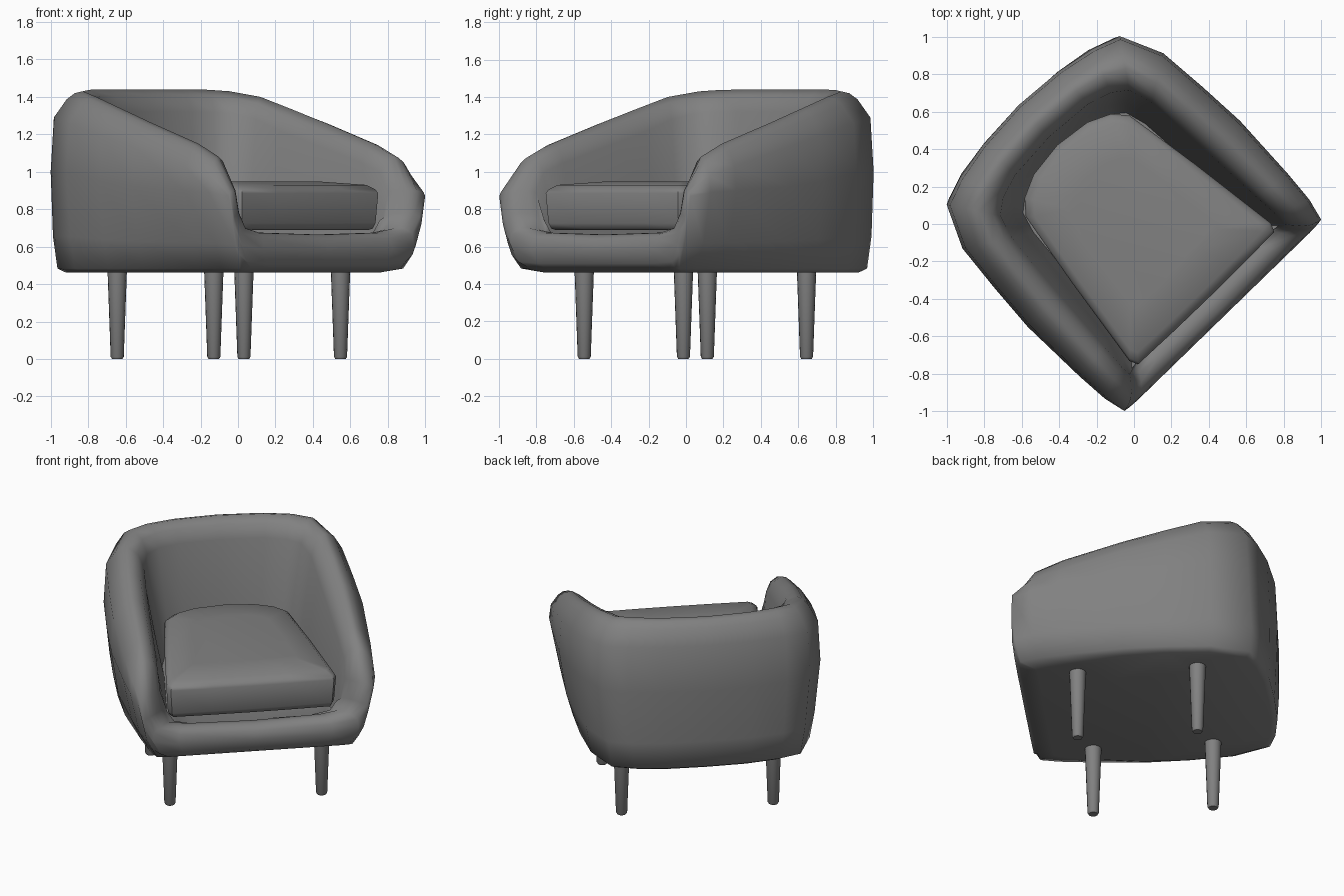
import bpy, bmesh, math

if "Cube" in bpy.data.objects:
    bpy.data.objects.remove(bpy.data.objects["Cube"])

TURN = math.radians(44.2)   # the chair stands turned on the grid


def loft(name, rings, angle=50):
    """Skin closed rings of equal length, cap both ends, shade smooth."""
    bm = bmesh.new()
    loops = [[bm.verts.new(p) for p in ring] for ring in rings]
    n = len(rings[0])
    for a, b in zip(loops, loops[1:]):
        for i in range(n):
            j = (i + 1) % n
            bm.faces.new((a[i], a[j], b[j], b[i]))
    bm.faces.new(loops[0])
    bm.faces.new(loops[-1])
    bmesh.ops.recalc_face_normals(bm, faces=bm.faces)
    mesh = bpy.data.meshes.new(name)
    bm.to_mesh(mesh)
    bm.free()
    ob = bpy.data.objects.new(name, mesh)
    bpy.context.collection.objects.link(ob)
    ob.rotation_euler.z = TURN
    ob.data.materials.append(grey)
    bpy.ops.object.select_all(action='DESELECT')
    ob.select_set(True)
    bpy.context.view_layer.objects.active = ob
    bpy.ops.object.shade_smooth_by_angle(angle=math.radians(angle))
    return ob


def mirrored(half):
    """Half loop from back centre to front centre -> full loop."""
    return half + [(-p[0],) + tuple(p[1:]) for p in reversed(half[1:-1])]


grey = bpy.data.materials.new("dark_grey")
grey.diffuse_color = (0.22, 0.22, 0.22, 1)
grey.use_nodes = True
grey.node_tree.nodes["Principled BSDF"].inputs["Base Color"].default_value = grey.diffuse_color

# Tub shell stations: outer x, y, inner x, y, rim height, rim drop, widest height
stations = [
    (0.00, 0.885, 0.00, 0.65, 1.44, 0.14, 1.00),
    (0.285, 0.865, 0.27, 0.63, 1.44, 0.14, 1.00),
    (0.497, 0.825, 0.40, 0.59, 1.438, 0.14, 1.00),
    (0.645, 0.772, 0.48, 0.53, 1.430, 0.14, 1.00),
    (0.748, 0.545, 0.52, 0.40, 1.400, 0.14, 1.00),
    (0.773, 0.270, 0.535, 0.22, 1.335, 0.14, 0.95),
    (0.790, 0.000, 0.55, 0.00, 1.262, 0.13, 0.92),
    (0.776, -0.380, 0.57, -0.36, 1.150, 0.12, 0.90),
    (0.762, -0.560, 0.58, -0.50, 1.08, 0.10, 0.89),
    (0.733, -0.680, 0.575, -0.56, 0.90, 0.01, 0.87),
    (0.700, -0.685, 0.555, -0.56, 0.78, 0.02, 0.72),
    (0.640, -0.688, 0.51, -0.55, 0.70, 0.03, 0.61),
    (0.480, -0.688, 0.40, -0.55, 0.675, 0.03, 0.585),
    (0.000, -0.688, 0.00, -0.55, 0.665, 0.03, 0.58),
]
FLOOR = 0.66


def section(s):
    px, py, qx, qy, h, d, zo = s
    base = 0.47
    f = min(1, max(0, (0.2 - py) / 0.85))        # 0 at the back, 1 at the front
    bulge = 0.03 if py < -0.6 and px > 0.6 else 0  # rounded arm front
    flat = 0.03 * max(0, 1 - px / 0.645)           # straighter lower back

    def mix(a, b):
        return a + (b - a) * f

    def rim(t, drop):
        return (px + (qx - px) * t,
                py + (qy - py) * t - bulge * math.sin(math.pi * t), h - drop * d)

    return [
        (px * mix(.86, .72), py * mix(.97 - flat, .80), 0.462),
        (px * mix(.91, .83), py * mix(1.01 - flat, .94), 0.483),
        (px * mix(.95, .92), py * mix(1.02 - flat, .985), base + .35 * (zo - base)),
        (px, py, zo),
        rim(.06, 1.0), rim(.30, .3), rim(.45, .07), rim(.60, 0),
        rim(.85, .25), rim(1.0, .85),
        (qx * mix(.88, .95), qy * mix(.92, .97), mix(.85, .74) if h > .75 else h - .028),
        (qx * mix(.80, .90), qy * mix(.86, .92), FLOOR - .025),
    ]


sections = [section(s) for s in stations]
loft("tub_shell", [mirrored([sec[k] for sec in sections]) for k in range(len(sections[0]))], 75)

# Loose seat cushion
outline = [(0, .585), (.2, .56), (.32, .505), (.385, .43), (.455, 0),
           (.525, -.505), (.505, -.55), (.25, -.556), (0, -.558)]
cushion = []
for z, s in [(.688, .93), (.697, .965), (.725, .985), (.885, 1.005), (.905, .985), (.93, .92), (.947, .6)]:
    cushion.append(mirrored([(x * s, y * s, z) for x, y in outline]))
loft("seat_cushion", cushion)

# Four tapered round legs
SIDES = 16
for fb, y in (("front", -.30), ("back", .44)):
    for side, x in (("left", -.472), ("right", .472)):
        rings = [[(x + r * math.cos(2 * math.pi * i / SIDES),
                   y + r * math.sin(2 * math.pi * i / SIDES), z) for i in range(SIDES)]
                 for z, r in ((0, .028), (.012, .035), (.48, .052))]
        loft(f"{fb}_{side}_leg", rings, 30)
